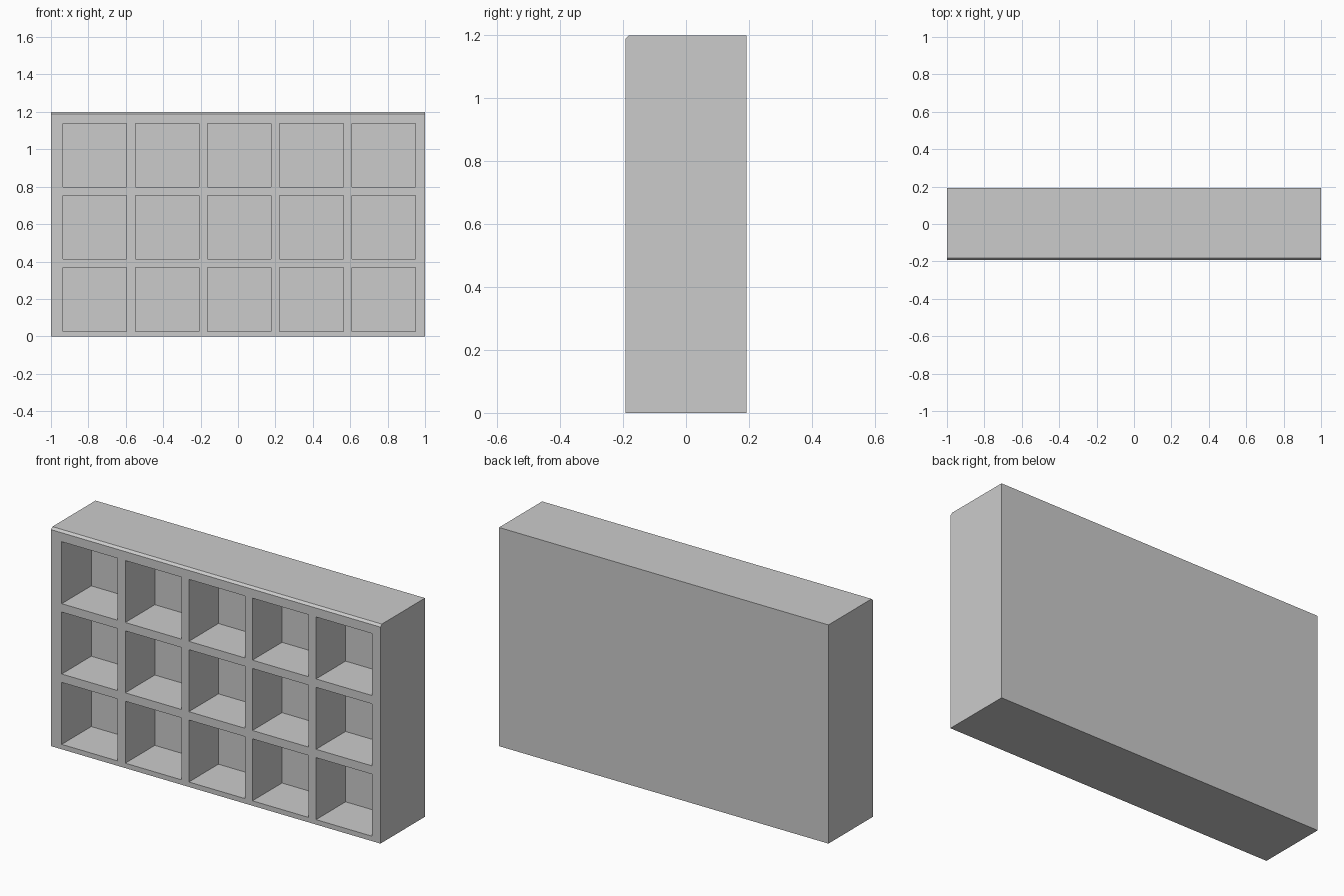
import bpy, bmesh
from mathutils import Matrix, Vector

if "Cube" in bpy.data.objects:
    bpy.data.objects.remove(bpy.data.objects["Cube"])

W, D, H = 2.0, 0.386, 1.2          # overall size
CELL, PITCH, DEPTH = 0.34, 0.386, 0.256
X0, Z0 = -0.935, 0.027             # lower left corner of the first cell
CHAMFER = 0.012


def add_box(bm, lo, hi):
    lo, hi = Vector(lo), Vector(hi)
    m = Matrix.Translation((lo + hi) / 2) @ Matrix.Diagonal((*(hi - lo), 1))
    return bmesh.ops.create_cube(bm, size=1, matrix=m)["verts"]


def make_object(name, bm):
    mesh = bpy.data.meshes.new(name)
    bm.to_mesh(mesh)
    bm.free()
    ob = bpy.data.objects.new(name, mesh)
    bpy.context.collection.objects.link(ob)
    return ob


# Shelf body with a small bevel along the top front edge
bm = bmesh.new()
add_box(bm, (-W / 2, -D / 2, 0), (W / 2, D / 2, H))
edge = [e for e in bm.edges
        if all(v.co.y < 0 and v.co.z > H / 2 for v in e.verts)]
bmesh.ops.bevel(bm, geom=edge, offset=CHAMFER, segments=1, affect='EDGES')
shelf = make_object("cubby_shelf", bm)

# Grid of 5 x 3 compartments
bm = bmesh.new()
for i in range(5):
    for j in range(3):
        x, z = X0 + i * PITCH, Z0 + j * PITCH
        add_box(bm, (x, -D / 2 - 0.1, z), (x + CELL, -D / 2 + DEPTH, z + CELL))
cutter = make_object("compartment_cutter", bm)
cutter.hide_render = True

# Carve the compartments, then discard the cutter
mod = shelf.modifiers.new("compartments", 'BOOLEAN')
mod.operation = 'DIFFERENCE'
mod.solver = 'EXACT'
mod.object = cutter
bpy.context.view_layer.objects.active = shelf
shelf.select_set(True)
bpy.ops.object.modifier_apply(modifier=mod.name)
bpy.data.objects.remove(cutter)
